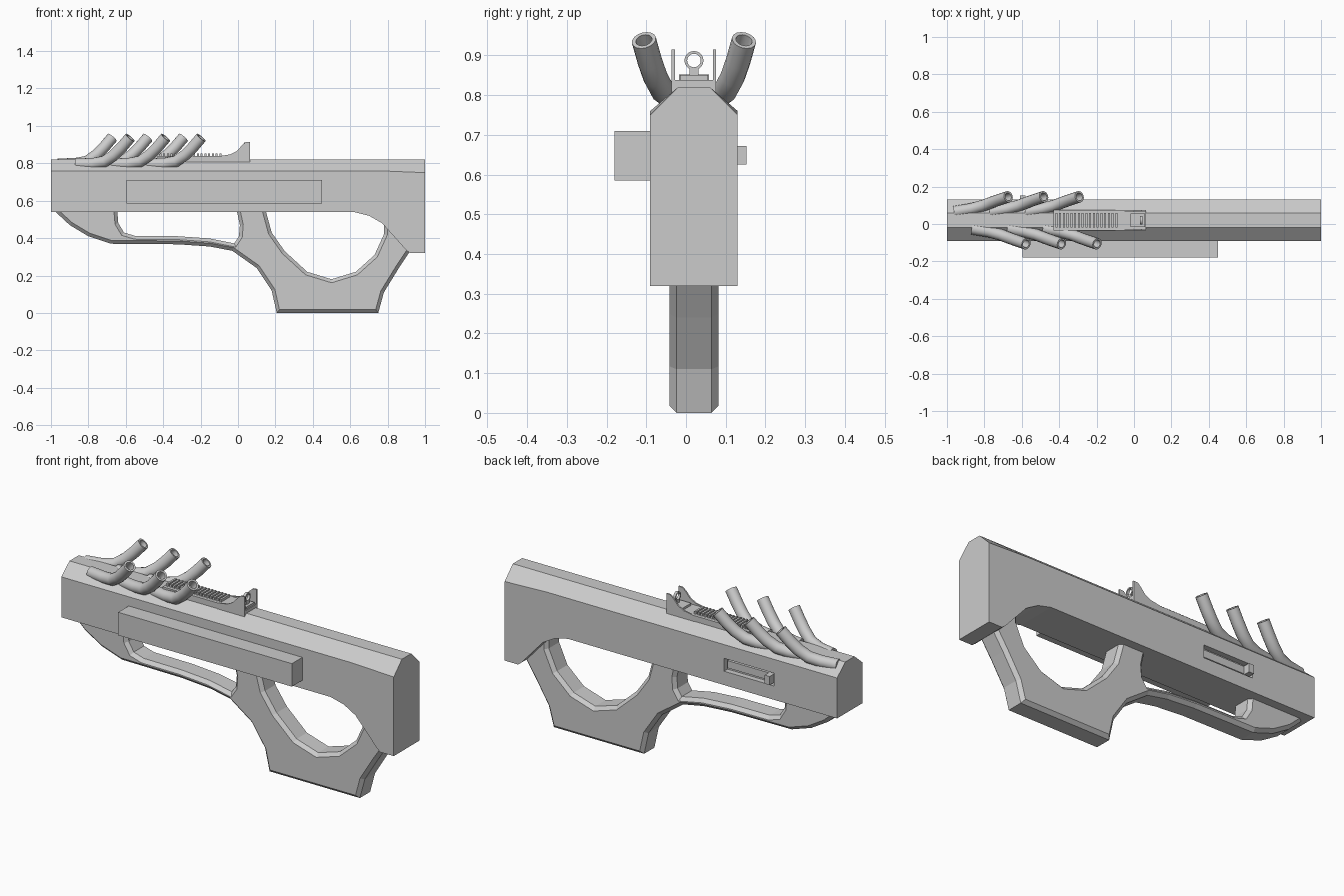
import bpy, bmesh, math
from mathutils import Vector

if "Cube" in bpy.data.objects:
    bpy.data.objects.remove(bpy.data.objects["Cube"])

CY = 0.02  # centre plane of the model


def make(name, bm, smooth=False):
    bmesh.ops.recalc_face_normals(bm, faces=bm.faces)
    me = bpy.data.meshes.new(name)
    bm.to_mesh(me)
    bm.free()
    ob = bpy.data.objects.new(name, me)
    bpy.context.collection.objects.link(ob)
    if smooth:
        bpy.ops.object.select_all(action='DESELECT')
        ob.select_set(True)
        bpy.context.view_layer.objects.active = ob
        bpy.ops.object.shade_smooth_by_angle(angle=math.radians(35))
    return ob


def prism(name, pts, y0, y1, bevel=0):
    """Extrude an (x, z) outline along y, optionally chamfering both rims."""
    bm = bmesh.new()
    a = [bm.verts.new((x, y0, z)) for x, z in pts]
    b = [bm.verts.new((x, y1, z)) for x, z in pts]
    caps = [bm.faces.new(a), bm.faces.new(b)]
    n = len(pts)
    for i in range(n):
        j = (i + 1) % n
        bm.faces.new((a[i], a[j], b[j], b[i]))
    bmesh.ops.recalc_face_normals(bm, faces=bm.faces)
    if bevel:
        rim = [e for f in caps for e in f.edges]
        bmesh.ops.bevel(bm, geom=rim, offset=bevel, segments=1, affect='EDGES')
    return make(name, bm)


def box(name, x0, x1, y0, y1, z0, z1):
    return prism(name, [(x0, z0), (x1, z0), (x1, z1), (x0, z1)], y0, y1)


def sweep(name, path, radii, sides=16, closed=False):
    """Tube through points with one radius per ring."""
    bm = bmesh.new()
    rings = []
    for p, t, r in zip(path[0], path[1], radii):
        u = t.cross(Vector((0, 0, 1))).normalized()
        v = u.cross(t).normalized()
        rings.append([bm.verts.new(p + r * (math.cos(k * math.tau / sides) * u
                     + math.sin(k * math.tau / sides) * v)) for k in range(sides)])
    for a, b in zip(rings, rings[1:]):
        for k in range(sides):
            m = (k + 1) % sides
            bm.faces.new((a[k], a[m], b[m], b[k]))
    bm.faces.new(rings[0])
    bm.faces.new(rings[-1])
    return make(name, bm, True)


# Main body: flat sides, roof chamfers, rear drop
low = [(-1, .76), (-1, .54), (.62, .54), (.70, .52), (.77, .48), (.90, .335),
       (.92, .32), (1, .32), (1, .75), (.75, .76)]
bm = bmesh.new()
sides = []
for s in (-1, 1):
    lo = [bm.verts.new((x, CY + s * .11, z)) for x, z in low]
    hi = [bm.verts.new((x, CY + s * .04, .82)) for x in (-1, 1)]
    bm.faces.new(lo)
    bm.faces.new((lo[0], lo[9], lo[8], hi[1], hi[0]))
    sides.append((lo, hi))
(la, ha), (lb, hb) = sides
for i in range(1, 7):
    bm.faces.new((la[i], la[i + 1], lb[i + 1], lb[i]))
bm.faces.new((ha[0], ha[1], hb[1], hb[0]))
bm.faces.new((la[1], la[0], ha[0], hb[0], lb[0], lb[1]))
bm.faces.new((la[7], la[8], ha[1], hb[1], lb[8], lb[7]))
body = make("body", bm)

# Handle slot cut into the rear side
cutter = box("slot_cutter", -.62, -.32, .10, .2, .615, .685)
cutter.hide_render = True
mod = body.modifiers.new("slot", 'BOOLEAN')
mod.operation = 'DIFFERENCE'
mod.solver = 'EXACT'
mod.object = cutter
bpy.context.view_layer.objects.active = body
bpy.ops.object.modifier_apply(modifier="slot")
bpy.data.objects.remove(cutter)
box("slide_bolt", -.60, -.33, .095, .115, .63, .67)
box("slide_handle", -.61, -.58, .095, .152, .625, .672)

# Side box
box("side_box", -.595, .45, -.18, -.085, .585, .71)

# Lower frame: fore guard, grip and thumbhole as one chamfered outline
frame = [(-.985, .56), (-.97, .535), (-.90, .47), (-.80, .41), (-.68, .37), (-.32, .367),
         (-.15, .355), (-.03, .332), (.10, .24), (.18, .12), (.207, 0),
         (.75, 0), (.78, .11), (.86, .24), (.92, .33), (.95, .40), (.90, .54),
         (.78, .56), (.78, .42), (.73, .31), (.63, .22), (.50, .18), (.37, .22),
         (.25, .33), (.18, .43), (.15, .54), (.15, .58), (-.005, .58), (-.005, .54),
         (.01, .47), (.005, .41), (-.02, .372), (-.15, .398), (-.32, .41), (-.55, .412),
         (-.61, .43), (-.64, .48), (-.645, .54), (-.645, .58)]
prism("lower_frame", frame, CY - .062, CY + .062, .018)

# Bent exhaust pipes, three per side
for s in (-1, 1):
    for i in range(3):
        x0 = -.577 + .19 * i - (.095 if s > 0 else 0)
        rel = [(-.29, .045, .795), (-.20, .06, .797), (-.135, .078, .81), (-.085, .097, .845),
               (-.045, .111, .885), (0, .126, .938)]
        pts = [Vector((x0 + x, CY + s * y, z)) for x, y, z in rel]
        n = len(pts)
        tan = [(pts[min(k + 1, n - 1)] - pts[max(k - 1, 0)]).normalized() for k in range(n)]
        # rim and bore
        pts += [pts[-1], pts[-1] - tan[-1] * .05]
        tan += [tan[-1]] * 2
        sweep(f"pipe_{'back' if s > 0 else 'front'}_{i + 1}", (pts, tan),
              [.031] * n + [.021, .021])

# Sight base with ribs
box("sight_base", -.43, .065, CY - .055, CY + .055, .80, .838)
for i in range(17):
    x = -.42 + i * .02
    box(f"sight_rib_{i + 1}", x, x + .011, CY - .038, CY + .038, .83, .852)
box("sight_block", -.02, .06, CY - .035, CY + .035, .83, .85)

# Sight side guards
guard = [(-.10, .80), (.065, .80), (.065, .915), (.04, .913), (.02, .895), (-.005, .866),
         (-.04, .848), (-.10, .838)]
for s in (-1, 1):
    y = CY + s * .052
    prism("sight_guard_" + ("left" if s < 0 else "right"), guard, y - .004, y + .004)

# Ring sight on a stem
box("ring_stem", .032, .046, CY - .011, CY + .011, .845, .868)
bm = bmesh.new()
N = 20
loops = []
for x, r in ((.032, .024), (.046, .024), (.046, .017), (.032, .017)):
    loops.append([bm.verts.new((x, CY + r * math.cos(k * math.tau / N),
                                .887 + r * math.sin(k * math.tau / N))) for k in range(N)])
for a in range(4):
    p, q = loops[a], loops[(a + 1) % 4]
    for k in range(N):
        m = (k + 1) % N
        bm.faces.new((p[k], p[m], q[m], q[k]))
make("ring_sight", bm, True)
